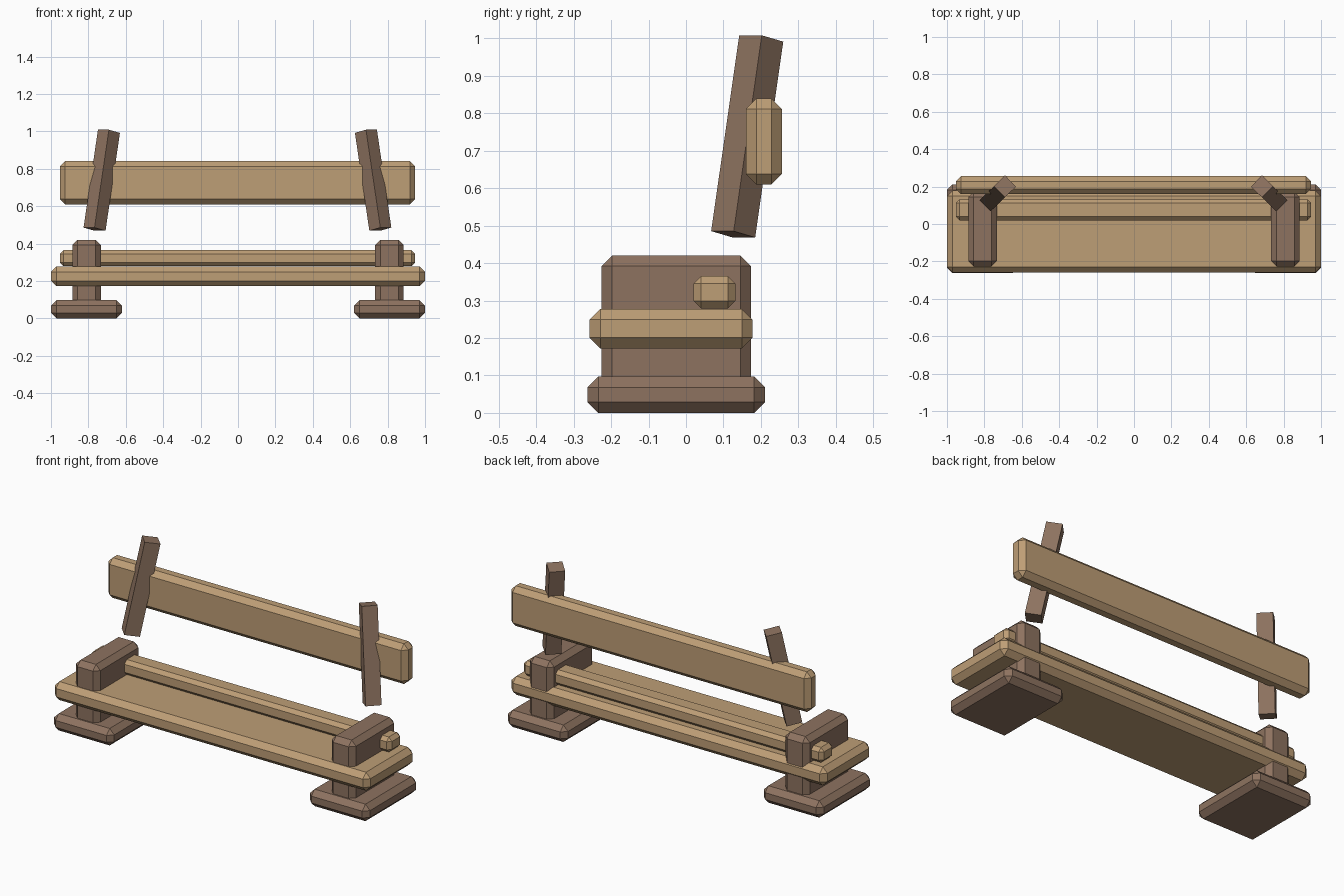
import bpy
import bmesh
from mathutils import Matrix, Vector

cube = bpy.data.objects.get("Cube")
if cube:
    bpy.data.objects.remove(cube, do_unlink=True)


def make_material(name, rgb):
    mat = bpy.data.materials.new(name)
    mat.use_nodes = True
    color = (*rgb, 1)
    mat.diffuse_color = color
    mat.node_tree.nodes["Principled BSDF"].inputs["Base Color"].default_value = color
    return mat


light_wood = make_material("light wood", (0.515, 0.342, 0.181))
dark_wood = make_material("dark wood", (0.27, 0.171, 0.117))


def add_block(name, size, matrix, mat, chamfer=0):
    """Box of the given size with optional flat chamfered edges."""
    bm = bmesh.new()
    bmesh.ops.create_cube(bm, size=1)
    bmesh.ops.scale(bm, vec=size, verts=bm.verts)
    if chamfer:
        bmesh.ops.bevel(bm, geom=bm.edges[:], offset=chamfer, segments=1,
                        profile=0.5, affect='EDGES')
    mesh = bpy.data.meshes.new(name)
    bm.to_mesh(mesh)
    bm.free()
    mesh.materials.append(mat)
    obj = bpy.data.objects.new(name, mesh)
    obj.matrix_world = matrix
    bpy.context.collection.objects.link(obj)
    return obj


def add_beam(name, low, high, mat, chamfer):
    """Axis-aligned chamfered block between two corners."""
    low, high = Vector(low), Vector(high)
    return add_block(name, high - low, Matrix.Translation((low + high) / 2), mat, chamfer)


def add_post(name, bottom, top, side):
    """Square post leaning along its diagonal."""
    bottom, top = Vector(bottom), Vector(top)
    axis = (top - bottom).normalized()
    across = axis.cross(Vector((0, 0, 1))).normalized()
    rotation = Matrix((across, axis.cross(across), axis)).transposed().to_4x4()
    matrix = Matrix.Translation((bottom + top) / 2) @ rotation
    return add_block(name, (side, side, (top - bottom).length), matrix, dark_wood)


# Long planks
add_beam("seat", (-1, -0.258, 0.172), (1, 0.178, 0.278), light_wood, 0.029)
add_beam("rear_rail", (-0.953, 0.02, 0.279), (0.947, 0.132, 0.365), light_wood, 0.02)
add_beam("backrest", (-0.953, 0.16, 0.61), (0.947, 0.256, 0.84), light_wood, 0.028)

# Supports on each side
for label, s in (("right", -1), ("left", 1)):
    x0, x1 = sorted((s * 0.62, s))
    add_beam(f"{label}_foot", (x0, -0.263, 0), (x1, 0.211, 0.097), dark_wood, 0.029)
    x0, x1 = sorted((s * 0.733, s * 0.886))
    add_beam(f"{label}_leg", (x0, -0.226, 0.05), (x1, 0.173, 0.42), dark_wood, 0.028)
    add_post(f"{label}_back_post", (s * 0.764 - 0.003, 0.126, 0.477),
             (s * 0.687 - 0.003, 0.201, 1.0), 0.084)
